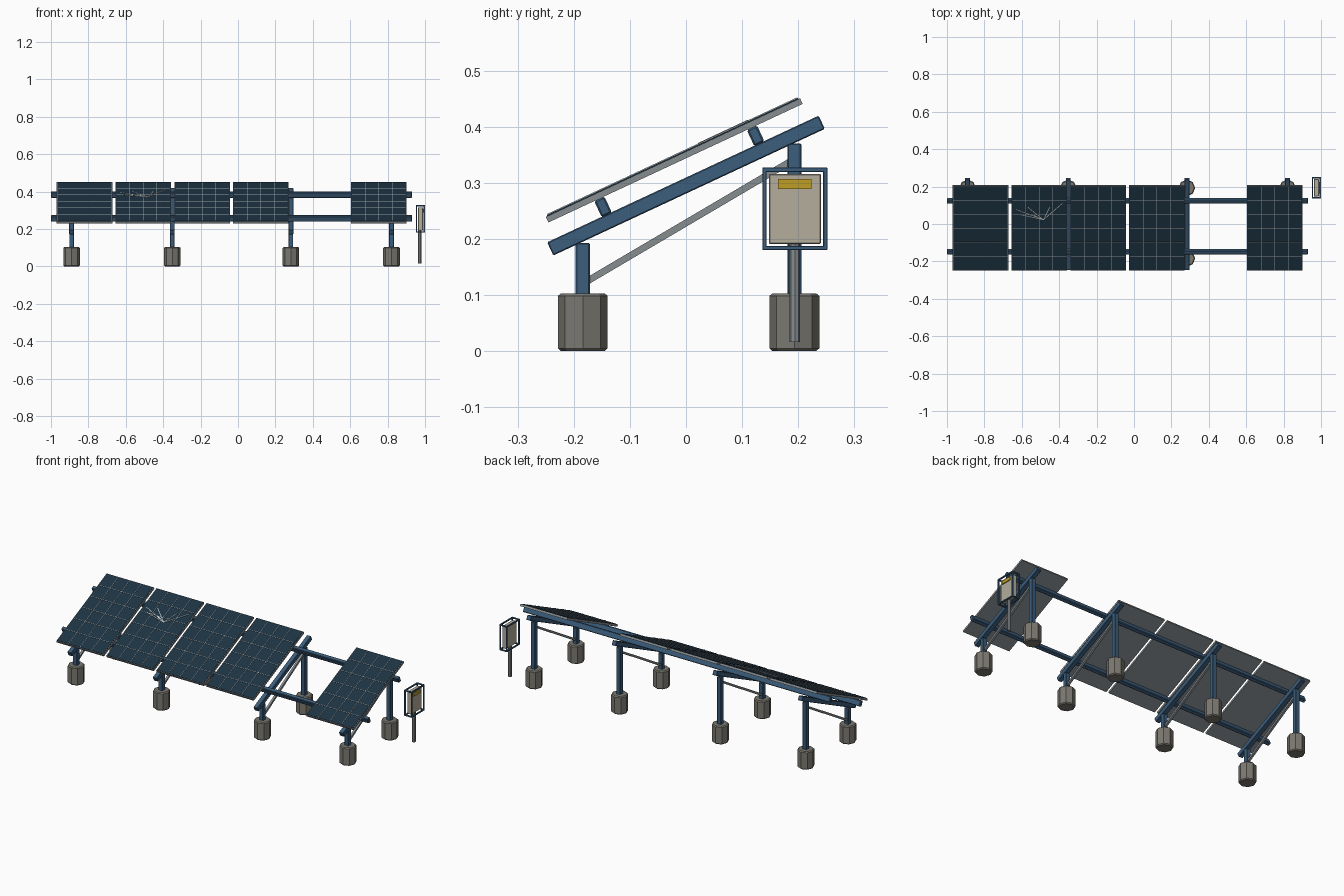
import bpy, math
from mathutils import Matrix, Vector

if "Cube" in bpy.data.objects:
    bpy.data.objects.remove(bpy.data.objects["Cube"])

CX = -0.0345                     # middle of the rack in x
TILT = math.radians(25)
RACK = Matrix.Translation((CX, 0, 0.295)) @ Matrix.Rotation(TILT, 4, 'X')


def mat(name, r, g, b):
    m = bpy.data.materials.new(name)
    m.diffuse_color = (r, g, b, 1)
    m.use_nodes = True
    m.node_tree.nodes["Principled BSDF"].inputs["Base Color"].default_value = m.diffuse_color
    return m


BLUE = mat("blue_steel", 0.045, 0.11, 0.20)
GREY = mat("galvanised_grey", 0.24, 0.265, 0.28)
CONC = mat("concrete", 0.20, 0.19, 0.165)
CELL = mat("solar_cell_navy", 0.012, 0.033, 0.055)
LINE = mat("cell_line_grey", 0.40, 0.45, 0.48)
CRACK = mat("crack_white", 0.58, 0.64, 0.66)
BEIGE = mat("cabinet_beige", 0.46, 0.42, 0.34)
YELL = mat("label_yellow", 0.52, 0.34, 0.02)


def finish(o, name, m, world, bevel):
    o.name = name
    o.matrix_world = world
    o.data.materials.append(m)
    if bevel:
        b = o.modifiers.new("edge", 'BEVEL')
        b.width, b.segments, b.limit_method = bevel, 1, 'ANGLE'
        b.angle_limit = math.radians(60)
    return o


def box(name, m, loc, size, frame=Matrix(), bevel=0.0):
    bpy.ops.mesh.primitive_cube_add(size=1)
    o = bpy.context.object
    o.data.transform(Matrix.Diagonal((*size, 1)))
    return finish(o, name, m, frame @ Matrix.Translation(loc), bevel)


def prism(name, m, loc, r, h, sides, bevel=0.0):
    bpy.ops.mesh.primitive_cylinder_add(vertices=sides, radius=r, depth=h)
    return finish(bpy.context.object, name, m, Matrix.Translation(loc), bevel)


def bar(name, m, a, b, w, t, frame=Matrix()):
    """Box running from a to b."""
    a, b = Vector(a), Vector(b)
    d = b - a
    rot = d.to_track_quat('Y', 'Z').to_matrix().to_4x4()
    return box(name, m, (0, 0, 0), (w, d.length, t),
               frame @ Matrix.Translation((a + b) / 2) @ rot)


# Support frames: footings, posts, rafter and brace
for x in (-0.855, -0.317, 0.317, 0.855):
    wx = CX + x
    for side, y, top in (("front", -0.184, 0.193), ("rear", 0.193, 0.37)):
        prism(side + "_footing", CONC, (wx, y, 0.0515), 0.0445, 0.103, 8, 0.005)
        box(side + "_post", BLUE, (wx, y, (0.09 + top) / 2),
            (0.025, 0.025, top - 0.09), bevel=0.002)
    box("rafter", BLUE, (x, 0, 0), (0.026, 0.534, 0.026), RACK, 0.002)
    bar("diagonal_brace", GREY, (wx, -0.184, 0.12), (wx, 0.193, 0.342), 0.012, 0.012)

# Long purlins
for u in (-0.15, 0.15):
    box("purlin", BLUE, (0, u, 0.028), (1.931, 0.02, 0.032), RACK, 0.003)

# Solar panels, one slot left empty
W, L, NC, NR = 0.297, 0.50, 4, 6
for i in (0, 1, 2, 3, 5):
    f = RACK @ Matrix.Translation(((i - 2.5) * 0.3145, 0, 0.05))
    box("panel_frame", GREY, (0, 0, -0.0005), (W, L, 0.011), f)
    box("panel_glass", CELL, (0, 0, 0.006), (W - 0.006, L - 0.006, 0.002), f)
    for c in range(1, NC):
        box("cell_column_line", LINE, ((c / NC - 0.5) * (W - 0.008), 0, 0.0075),
            (0.0024, L - 0.008, 0.0025), f)
    for r in range(1, NR):
        box("cell_row_line", LINE, (0, (r / NR - 0.5) * (L - 0.008), 0.0075),
            (W - 0.008, 0.0024, 0.0025), f)
    if i == 1:                   # shattered glass
        hub = (0.022, 0.053, 0.0085)
        for dx, du in ((-0.145, 0.060), (-0.125, 0.030), (-0.085, 0.075),
                       (-0.06, 0.03), (0.035, 0.075), (0.10, 0.095)):
            bar("glass_crack", CRACK, hub, (hub[0] + dx, hub[1] + du, hub[2]),
                0.0035, 0.0025, f)

# Control cabinet on its pole, inside a bar cage
X, Y, Z = 0.975, 0.194, 0.2535
S = (0.049, 0.116, 0.147)
T = 0.0075
prism("cabinet_pole", GREY, (0.972, Y, 0.104), 0.0095, 0.176, 8)
box("cabinet", BEIGE, (0.975, Y, Z), (0.026, 0.093, 0.125), bevel=0.002)
box("cabinet_label", YELL, (0.990, Y, 0.298), (0.006, 0.06, 0.018))
for axis in range(3):
    b, c = [k for k in range(3) if k != axis]
    for sb in (-1, 1):
        for sc in (-1, 1):
            loc, size = [X, Y, Z], [T, T, T]
            loc[b] += sb * (S[b] - T) / 2
            loc[c] += sc * (S[c] - T) / 2
            size[axis] = S[axis]
            box("cage_bar", BLUE, loc, size, bevel=0.001)
